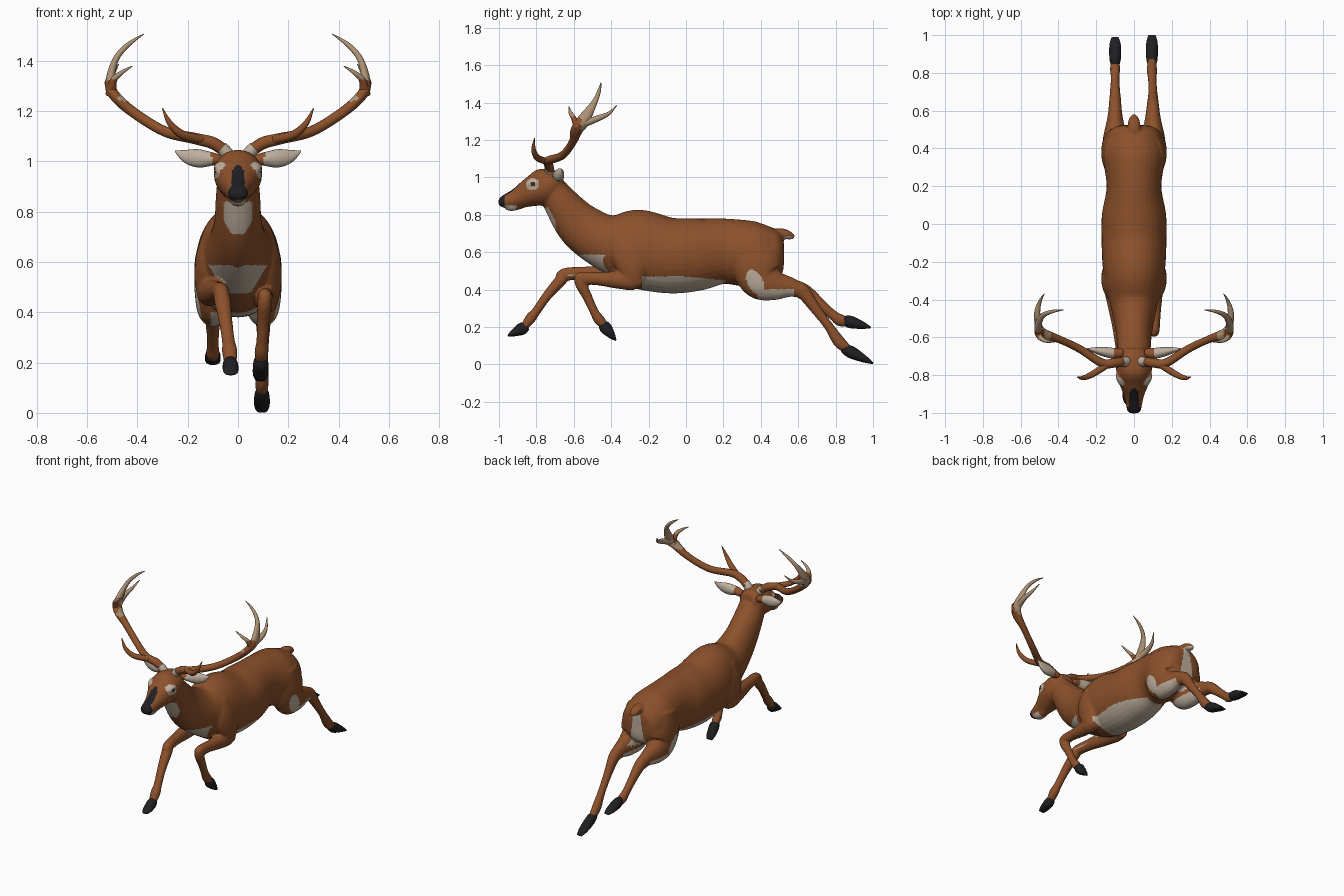
import bpy, bmesh, math
from mathutils import Vector

# ---- materials, one per flat colour
def mat(name, rgb):
    m = bpy.data.materials.new(name)
    m.diffuse_color = (*rgb, 1)
    return m
MATS = [mat("coat_brown", (.265, .082, .024)), mat("cream", (.52, .43, .34)),
        mat("black", (.014, .014, .016)), mat("antler_tan", (.42, .29, .18)),
        mat("eye_brown", (.07, .025, .012))]
BROWN, CREAM, BLACK, TAN, EYE = range(5)

# ---- helpers
def smooth_path(p, steps):
    """Catmull-Rom through tuples of any length."""
    out = []
    for i in range(len(p) - 1):
        a, b, c, d = p[max(i - 1, 0)], p[i], p[i + 1], p[min(i + 2, len(p) - 1)]
        for k in range(steps):
            t = k / steps
            out.append([.5 * (2*w1 + (w2 - w0)*t + (2*w0 - 5*w1 + 4*w2 - w3)*t*t
                              + (3*w1 - w0 - 3*w2 + w3)*t**3)
                        for w0, w1, w2, w3 in zip(a, b, c, d)])
    out.append(list(p[-1]))
    return out

def loft(bm, secs, ref=(1, 0, 0), n=20, steps=6, s=1):
    """Elliptic tube; section = x, y, z, radius along ref, radius across."""
    secs = [(c[0]*s, *c[1:4], c[4] if len(c) > 4 else c[3]) for c in secs]
    pts = smooth_path(secs, steps)
    pos = [Vector(q[:3]) for q in pts]
    ref = Vector(ref)
    rings = []
    for i, q in enumerate(pts):
        t = (pos[min(i + 1, len(pos) - 1)] - pos[max(i - 1, 0)]).normalized()
        u = (ref - t * ref.dot(t)).normalized()
        v = t.cross(u)
        ru, rv = max(q[3], .001), max(q[4], .001)
        rings.append([bm.verts.new(pos[i] + u*ru*math.cos(a) + v*rv*math.sin(a))
                      for a in (2*math.pi*k/n for k in range(n))])
    for r0, r1 in zip(rings, rings[1:]):
        for k in range(n):
            bm.faces.new((r0[k], r0[(k+1) % n], r1[(k+1) % n], r1[k]))
    bm.faces.new(rings[0][::-1])
    bm.faces.new(rings[-1])

def finish(name, bm):
    bmesh.ops.recalc_face_normals(bm, faces=bm.faces[:])
    me = bpy.data.meshes.new(name)
    bm.to_mesh(me)
    bm.free()
    for m in MATS:
        me.materials.append(m)
    ob = bpy.data.objects.new(name, me)
    bpy.context.collection.objects.link(ob)
    return ob

def paint(ob, rule):
    for f in ob.data.polygons:
        f.material_index = rule(f.center, f.normal)
        f.use_smooth = True

# ---- body: all flesh parts lofted, then fused
bm = bmesh.new()
# trunk and neck
loft(bm, [(0, .523, .588, .06, .06), (0, .512, .588, .105, .105), (0, .47, .588, .142, .140),
          (0, .36, .589, .165, .175), (0, .20, .605, .145, .175), (0, .05, .587, .170, .195),
          (0, -.10, .583, .172, .203), (0, -.28, .624, .160, .207), (0, -.44, .66, .122, .148),
          (0, -.57, .745, .096, .125), (0, -.665, .86, .088, .096), (0, -.71, .93, .082, .08)], n=32)
# head
loft(bm, [(0, -.655, .98, .05, .045), (0, -.70, .97, .085, .075), (0, -.76, .948, .096, .100),
          (0, -.83, .92, .083, .079), (0, -.90, .889, .056, .056), (0, -.95, .875, .044, .042),
          (0, -.985, .868, .037, .029), (0, -1.002, .866, .022, .014)], n=28)
# lower lip
loft(bm, [(0, -.86, .86, .03, .02), (0, -.91, .843, .032, .02), (0, -.945, .838, .028, .018),
          (0, -.962, .84, .014, .01)])
# tail
loft(bm, [(0, .44, .685, .04, .035), (0, .51, .70, .036, .028), (0, .555, .688, .028, .022),
          (0, .58, .68, .010, .010)])
# thighs
for s in (1, -1):
    loft(bm, [(.085, .36, .66, .07, .11), (.095, .375, .55, .078, .135), (.097, .40, .46, .074, .117),
              (.10, .47, .424, .062, .085), (.10, .56, .412, .042, .053), (.10, .625, .39, .033, .038)], s=s)
# lower hind legs: right one lower, left one higher
loft(bm, [(.10, .57, .412, .038, .045), (.10, .625, .388, .033, .040), (.10, .69, .30, .025, .029),
          (.097, .76, .208, .023, .025), (.095, .82, .12, .027, .033), (.095, .875, .072, .020, .022)])
loft(bm, [(-.10, .57, .412, .038, .045), (-.10, .64, .388, .033, .038), (-.10, .73, .312, .025, .029),
          (-.10, .785, .264, .024, .027), (-.10, .825, .236, .027, .033), (-.10, .875, .226, .020, .020)])
# shoulders
for s, ez in ((1, .46), (-1, .50)):
    loft(bm, [(.085, -.31, .72, .05, .07), (.105, -.30, .62, .062, .11),
              (.118, -.285, .53, .056, .095), (.118, -.28, ez - .01, .045, .055)], s=s)
# right foreleg, folded
loft(bm, [(.115, -.235, .435, .035, .03), (.115, -.28, .45, .045, .055), (.112, -.37, .452, .040, .047),
          (.11, -.47, .458, .032, .036), (.107, -.56, .462, .029, .034), (.106, -.59, .46, .018, .02)])
loft(bm, [(.107, -.575, .475, .025, .024), (.105, -.562, .43, .029, .031), (.10, -.527, .36, .025, .026),
          (.096, -.49, .28, .024, .024), (.093, -.465, .24, .028, .029), (.09, -.425, .195, .02, .02)])
# left foreleg, reaching forward
loft(bm, [(-.118, -.25, .47, .04, .04), (-.115, -.31, .485, .050, .062), (-.10, -.42, .482, .042, .05),
          (-.082, -.54, .485, .034, .038), (-.067, -.645, .482, .032, .034), (-.063, -.68, .46, .025, .025)])
loft(bm, [(-.07, -.63, .495, .028, .024), (-.063, -.665, .455, .034, .032), (-.05, -.74, .37, .028, .026),
          (-.038, -.80, .285, .026, .024), (-.033, -.832, .245, .031, .029), (-.03, -.872, .19, .024, .018)])
# brow ridges over the eyes
for s in (1, -1):
    loft(bm, [(.05, -.86, .955, .01), (.064, -.835, .962, .022), (.072, -.80, .972, .025),
              (.07, -.76, .98, .012)], s=s)
body = finish("body", bm)
bpy.context.view_layer.objects.active = body
rm = body.modifiers.new("fuse", 'REMESH')
rm.mode, rm.voxel_size = 'VOXEL', .007
sm = body.modifiers.new("relax", 'SMOOTH')
sm.factor, sm.iterations = .5, 7
for m in ("fuse", "relax"):
    bpy.ops.object.modifier_apply(modifier=m)

def coat(c, n):
    x, y, z = abs(c.x), c.y, c.z
    if y < -.7 and z > .8:                                   # head
        if y < -.872 and z > .848 and n.z > -.1 and x < min(.027, .008 + (-.872 - y)*.9) and n.z > .2:
            return BLACK
        if y < -.968 and z > .848:
            return BLACK
        if -.97 < y < -.905 and z < .852:
            return CREAM
        r = ((y + .82) / .036)**2 + ((z - .964) / .032)**2
        if r < 1 and x > .05:
            return EYE if r < .13 else CREAM
    if -.8 < y < -.6 and .71 < z < .84 and x < min(.056, .025 + (z - .71)*.6) and n.y < -.2:  # throat
        return CREAM
    if (-.63 < y < -.40 and .475 < z < .588 - max(0, .03 - abs(x - .0))*.4 and n.z < -.1
            and x < .05 + (z - .475)*.6):                    # chest
        return CREAM
    if -.235 < y < .21 and z < .47 - .1*max(y, 0) and n.z < -.1:        # belly
        return CREAM
    if .42 < y < .6 and n.y > .25 and .38 < z < .685 and x < min(.02 + .17*(.685 - z), .065):
        return CREAM                                         # rump
    if y > .51 and z > .64 and n.z < -.4:                    # under tail
        return CREAM
    if .24 < y < .575 and z < .40 and n.z < -.1 and (y > .385 or x < .11):  # under thighs
        return CREAM
    slant = y - .37 - (.44 - z)*.3
    if (slant / .045)**2 + ((z - .44) / .065)**2 < 1 and x > .12:       # thigh patch
        return CREAM
    return BROWN
paint(body, coat)

# ---- hooves: start and tip of each, blunt wedge
hooves = {"right_hind_hoof": ((.095, .838, .088), (.095, 1.0, .005)),
          "left_hind_hoof": ((-.10, .838, .238), (-.10, .988, .197)),
          "right_front_hoof": ((.091, -.45, .22), (.089, -.375, .128)),
          "left_front_hoof": ((-.031, -.848, .205), (-.028, -.952, .153))}
for name, (a, b) in hooves.items():
    a, b = Vector(a), Vector(b)
    bm = bmesh.new()
    loft(bm, [(*a.lerp(b, t), w, h) for t, w, h in
              ((0, .021, .021), (.15, .028, .030), (.35, .031, .032), (.75, .030, .018), (1, .019, .004))])
    paint(finish(name, bm), lambda c, n: BLACK)

# ---- mirrored head parts: ears, antler bases, antlers
for s, side in ((1, "right"), (-1, "left")):
    bm = bmesh.new()
    loft(bm, [(.06, -.68, 1.0, .022, .02), (.10, -.685, 1.008, .028, .026), (.155, -.677, 1.011, .026, .036),
              (.205, -.668, 1.02, .016, .027), (.25, -.66, 1.04, .002, .003)], ref=(0, 1, 0), s=s)
    paint(finish(side + "_ear", bm), lambda c, n: BROWN if abs(c.x) < .105 else CREAM)

    bm = bmesh.new()
    loft(bm, [(.035, -.728, 1.015, .028), (.05, -.73, 1.038, .026), (.066, -.732, 1.054, .025)],
         ref=(0, 1, 0), s=s)
    paint(finish(side + "_antler_base", bm), lambda c, n: CREAM)

    bm = bmesh.new()
    # main beam, flattened where the crown spreads
    loft(bm, [(.055, -.728, 1.042, .024), (.10, -.735, 1.072, .025), (.17, -.735, 1.09, .023),
              (.29, -.66, 1.118, .021), (.41, -.605, 1.19, .021), (.485, -.583, 1.255, .034, .022),
              (.508, -.548, 1.305, .034, .020), (.488, -.49, 1.40, .016, .013), (.44, -.465, 1.46, .010),
              (.375, -.455, 1.505, .002)], ref=(0, 1, 0), n=14, s=s)
    # brow tine
    loft(bm, [(.14, -.745, 1.085, .018), (.22, -.795, 1.105, .017), (.27, -.815, 1.15, .012),
              (.30, -.81, 1.21, .002)], ref=(0, 1, 0), n=12, s=s)
    # front and rear upper tines
    loft(bm, [(.505, -.575, 1.265, .022), (.495, -.603, 1.32, .014), (.465, -.62, 1.35, .009),
              (.42, -.625, 1.378, .002)], ref=(0, 1, 0), n=12, s=s)
    loft(bm, [(.50, -.565, 1.28, .02), (.513, -.48, 1.312, .017), (.50, -.415, 1.34, .010),
              (.475, -.37, 1.385, .002)], n=12, s=s)
    paint(finish(side + "_antler", bm),
          lambda c, n: TAN if c.z > 1.325 or (c.z > 1.24 and (c.y > -.56 or abs(c.x) < .475)) else BROWN)
